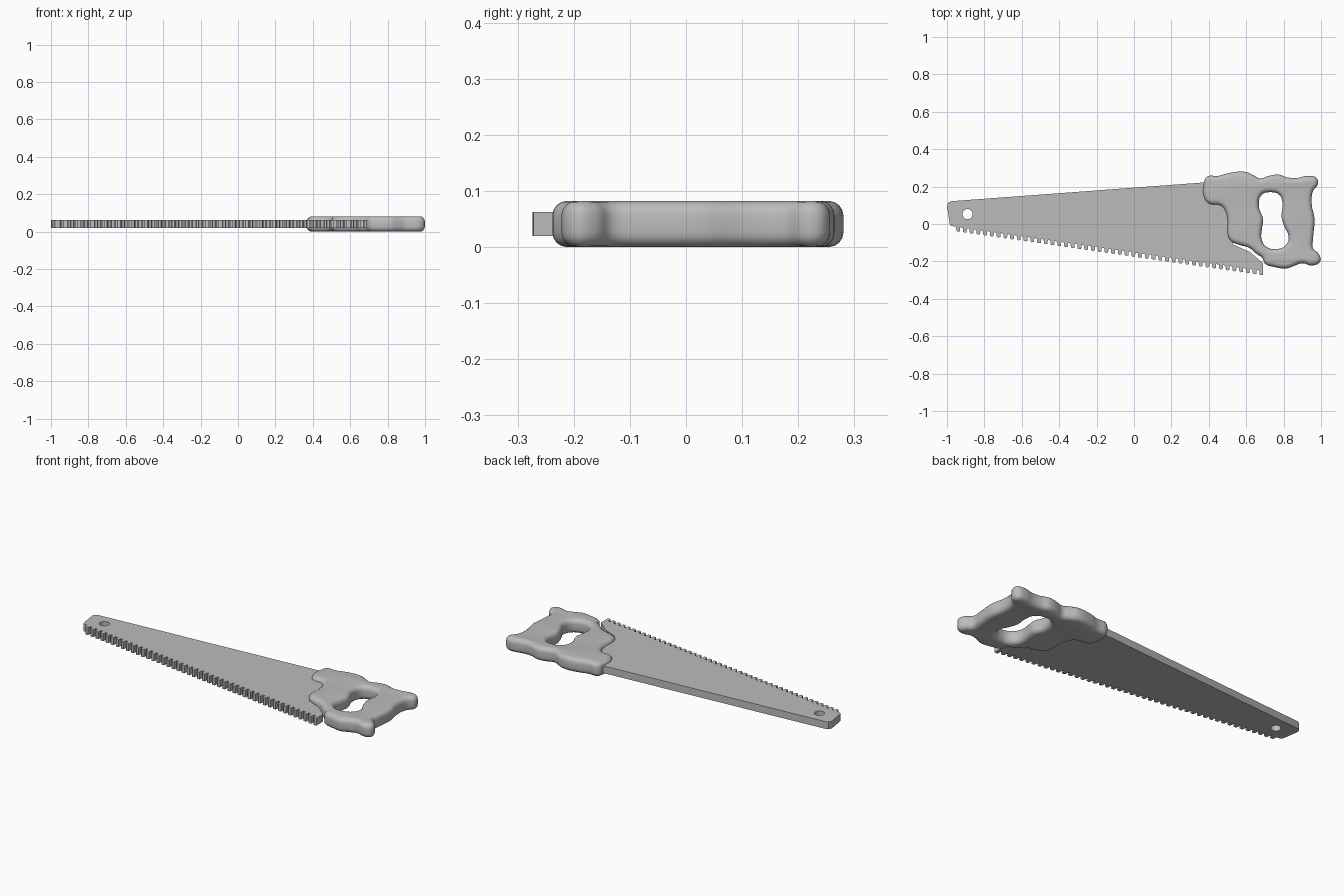
import bpy
import math

if "Cube" in bpy.data.objects:
    bpy.data.objects.remove(bpy.data.objects["Cube"])

grey = bpy.data.materials.new("plain grey")
grey.diffuse_color = (0.5, 0.5, 0.5, 1)
grey.use_nodes = True
grey.node_tree.nodes["Principled BSDF"].inputs["Base Color"].default_value = grey.diffuse_color


def slab(name, outlines, z, half, bevel=0.0):
    """Filled flat outline (later outlines are holes) with thickness and rounded rim."""
    cu = bpy.data.curves.new(name, 'CURVE')
    cu.dimensions = '2D'
    cu.fill_mode = 'BOTH'
    cu.extrude = half - bevel
    cu.bevel_depth = bevel
    cu.bevel_resolution = 3
    cu.offset = -bevel
    for pts, smooth in outlines:
        if smooth:
            sp = cu.splines.new('BEZIER')
            sp.bezier_points.add(len(pts) - 1)
            for bp, (x, y) in zip(sp.bezier_points, pts):
                bp.co = (x, y, 0)
                bp.handle_left_type = bp.handle_right_type = 'AUTO'
            sp.resolution_u = 4
        else:
            sp = cu.splines.new('POLY')
            sp.points.add(len(pts) - 1)
            for p, (x, y) in zip(sp.points, pts):
                p.co = (x, y, 0, 1)
        sp.use_cyclic_u = True
    ob = bpy.data.objects.new(name, cu)
    bpy.context.collection.objects.link(ob)
    ob.location.z = z
    bpy.ops.object.select_all(action='DESELECT')
    ob.select_set(True)
    bpy.context.view_layer.objects.active = ob
    bpy.ops.object.convert(target='MESH')
    ob = bpy.context.object
    ob.name = name
    # weld the rim to the flat faces
    bpy.ops.object.mode_set(mode='EDIT')
    bpy.ops.mesh.select_all(action='SELECT')
    bpy.ops.mesh.remove_doubles(threshold=0.0004)
    bpy.ops.mesh.normals_make_consistent(inside=False)
    bpy.ops.object.mode_set(mode='OBJECT')
    ob.data.materials.clear()
    ob.data.materials.append(grey)
    bpy.ops.object.shade_smooth_by_angle(angle=math.radians(35))
    return ob


# Toothed blade: back edge, end, hooked teeth, then the edge tucked into the handle
TEETH = 46
x0, y0, x1, y1 = -0.965, -0.038, 0.692, -0.276
blade = [(0.40, 0.224), (-0.975, 0.122), (-0.992, 0.116), (-1.0, 0.098),
         (-0.985, 0.0), (-0.978, -0.012)]
for i in range(TEETH):
    for f, rise in ((0.0, 0.026), (0.38, 0.024), (0.42, 0.004), (0.6, 0.0), (0.95, 0.004)):
        t = (i + f) / TEETH
        blade.append((x0 + (x1 - x0) * t, y0 + (y1 - y0) * t + rise))
blade += [(0.69, -0.21), (0.62, -0.15), (0.53, -0.11), (0.52, 0.06),
          (0.48, 0.12), (0.40, 0.14)]
hang_hole = [(-0.89 + 0.027 * math.cos(a * math.pi / 10),
              0.053 + 0.027 * math.sin(a * math.pi / 10)) for a in range(20)]
slab("blade", [(blade, False), (hang_hole, False)], 0.041, 0.021)

# Rounded handle with a grip opening
handle = [(0.374, 0.22), (0.39, 0.253), (0.45, 0.257), (0.51, 0.273), (0.60, 0.278),
          (0.64, 0.260), (0.675, 0.244), (0.72, 0.257), (0.775, 0.264), (0.815, 0.25),
          (0.87, 0.246), (0.93, 0.257), (0.975, 0.247), (0.984, 0.215), (0.957, 0.176),
          (0.95, 0.107), (0.965, 0.027), (0.957, -0.08), (0.957, -0.13), (0.988, -0.16),
          (0.996, -0.2), (0.955, -0.222), (0.90, -0.21), (0.86, -0.222), (0.82, -0.237),
          (0.75, -0.23), (0.70, -0.212), (0.685, -0.18), (0.655, -0.16), (0.617, -0.128),
          (0.564, -0.112), (0.516, -0.09), (0.5, -0.054), (0.5, 0.016), (0.49, 0.064),
          (0.464, 0.098), (0.404, 0.107), (0.377, 0.136)]
grip = [(0.682, 0.155), (0.73, 0.17), (0.778, 0.155), (0.794, 0.107), (0.789, 0.037),
        (0.805, -0.016), (0.826, -0.064), (0.813, -0.112), (0.762, -0.134), (0.709, -0.123),
        (0.682, -0.08), (0.684, -0.027), (0.690, 0.027), (0.668, 0.09)]
slab("handle", [(handle, True), (grip, True)], 0.041, 0.041, 0.026)
